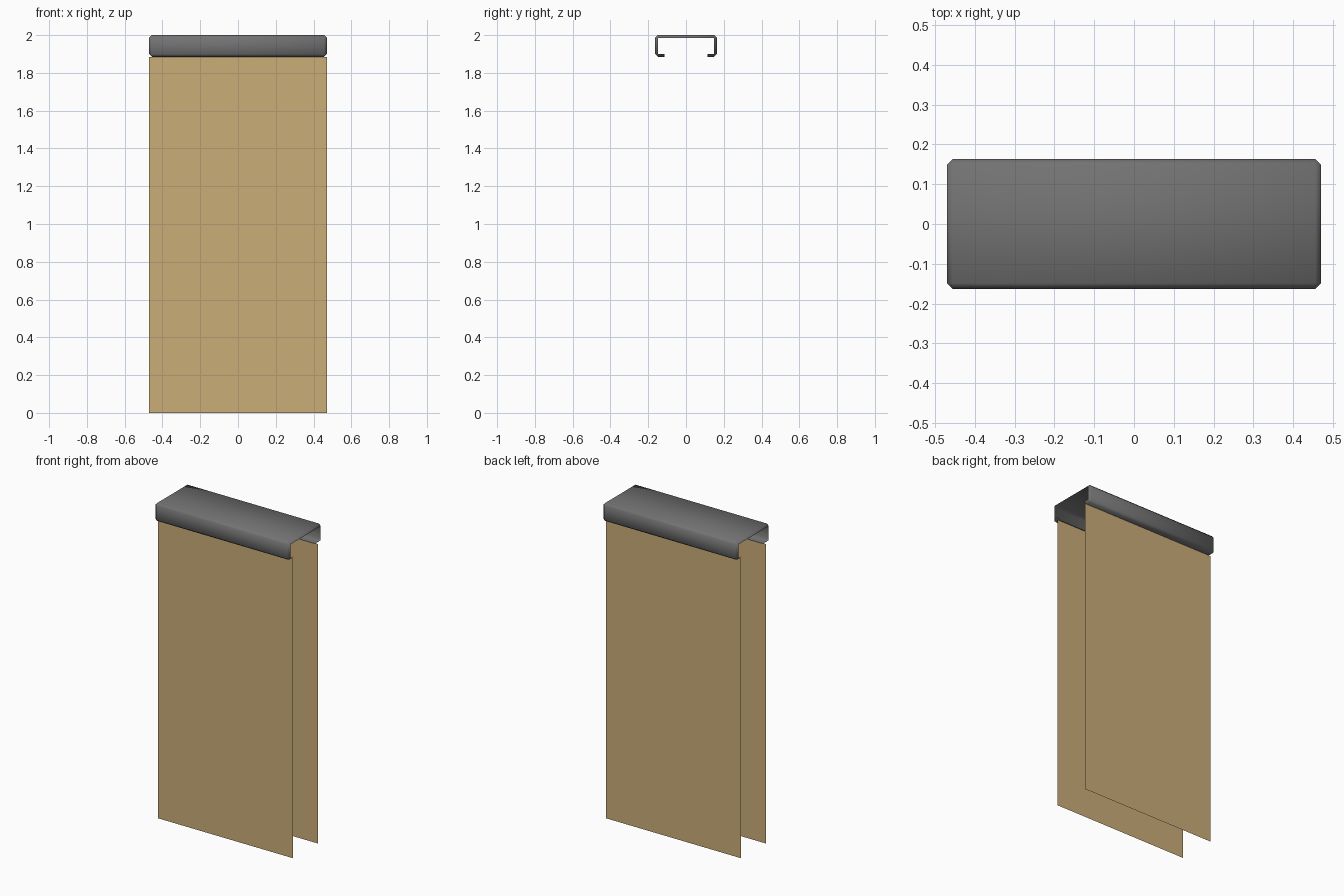
import bpy
import bmesh
from mathutils import Matrix

default = bpy.data.objects.get("Cube")
if default:
    bpy.data.objects.remove(default, do_unlink=True)

WIDTH, DEPTH, TOP, RAIL_HEIGHT = 0.94, 0.326, 2.0, 0.115
BEVEL, SLOT, SHEET_Y = 0.014, 0.115, 0.122
RAIL_BASE = TOP - RAIL_HEIGHT


def material(name, rgb, roughness):
    mat = bpy.data.materials.new(name)
    mat.use_nodes = True
    colour = (*rgb, 1.0)
    mat.diffuse_color = colour
    shader = mat.node_tree.nodes["Principled BSDF"]
    shader.inputs["Base Color"].default_value = colour
    shader.inputs["Roughness"].default_value = roughness
    return mat


def add_object(name, bm, mat):
    mesh = bpy.data.meshes.new(name)
    bm.to_mesh(mesh)
    bm.free()
    mesh.materials.append(mat)
    obj = bpy.data.objects.new(name, mesh)
    bpy.context.collection.objects.link(obj)
    return obj


grey = material("dark grey metal", (0.17, 0.17, 0.17), 0.5)
tan = material("tan cardboard", (0.6, 0.42, 0.19), 0.8)

# Top rail: chamfered box with open ends and a long slot underneath
bm = bmesh.new()
bmesh.ops.create_cube(bm, size=1)
bmesh.ops.transform(
    bm, verts=bm.verts,
    matrix=Matrix.Translation((0, 0, TOP - RAIL_HEIGHT / 2))
    @ Matrix.Diagonal((WIDTH, DEPTH, RAIL_HEIGHT, 1)))
bmesh.ops.bevel(bm, geom=bm.edges[:], offset=BEVEL, segments=1,
                affect='EDGES', clamp_overlap=True)
bm.normal_update()
ends = [f for f in bm.faces if abs(f.normal.x) > 0.99]
bmesh.ops.delete(bm, geom=ends, context='FACES')

# Split the underside into two lips, then remove the strip between them
for side in (-1, 1):
    under = [f for f in bm.faces if f.normal.z < -0.5]
    geom = set(under)
    for f in under:
        geom.update(f.edges)
        geom.update(f.verts)
    bmesh.ops.bisect_plane(bm, geom=list(geom), plane_co=(0, side * SLOT, 0),
                           plane_no=(0, 1, 0))
    bm.normal_update()
strip = [f for f in bm.faces
         if f.normal.z < -0.5 and abs(f.calc_center_median().y) < SLOT - 0.01]
bmesh.ops.delete(bm, geom=strip, context='FACES')
for f in bm.faces:
    f.smooth = True
add_object("top_rail", bm, grey)

# Hanging sheets: one thin panel under each lip
for name, y in (("front_sheet", -SHEET_Y), ("back_sheet", SHEET_Y)):
    bm = bmesh.new()
    corners = [(-WIDTH / 2, 0), (WIDTH / 2, 0),
               (WIDTH / 2, RAIL_BASE), (-WIDTH / 2, RAIL_BASE)]
    face = bm.faces.new([bm.verts.new((x, y, z)) for x, z in corners])
    if y > 0:
        face.normal_flip()
    add_object(name, bm, tan)
